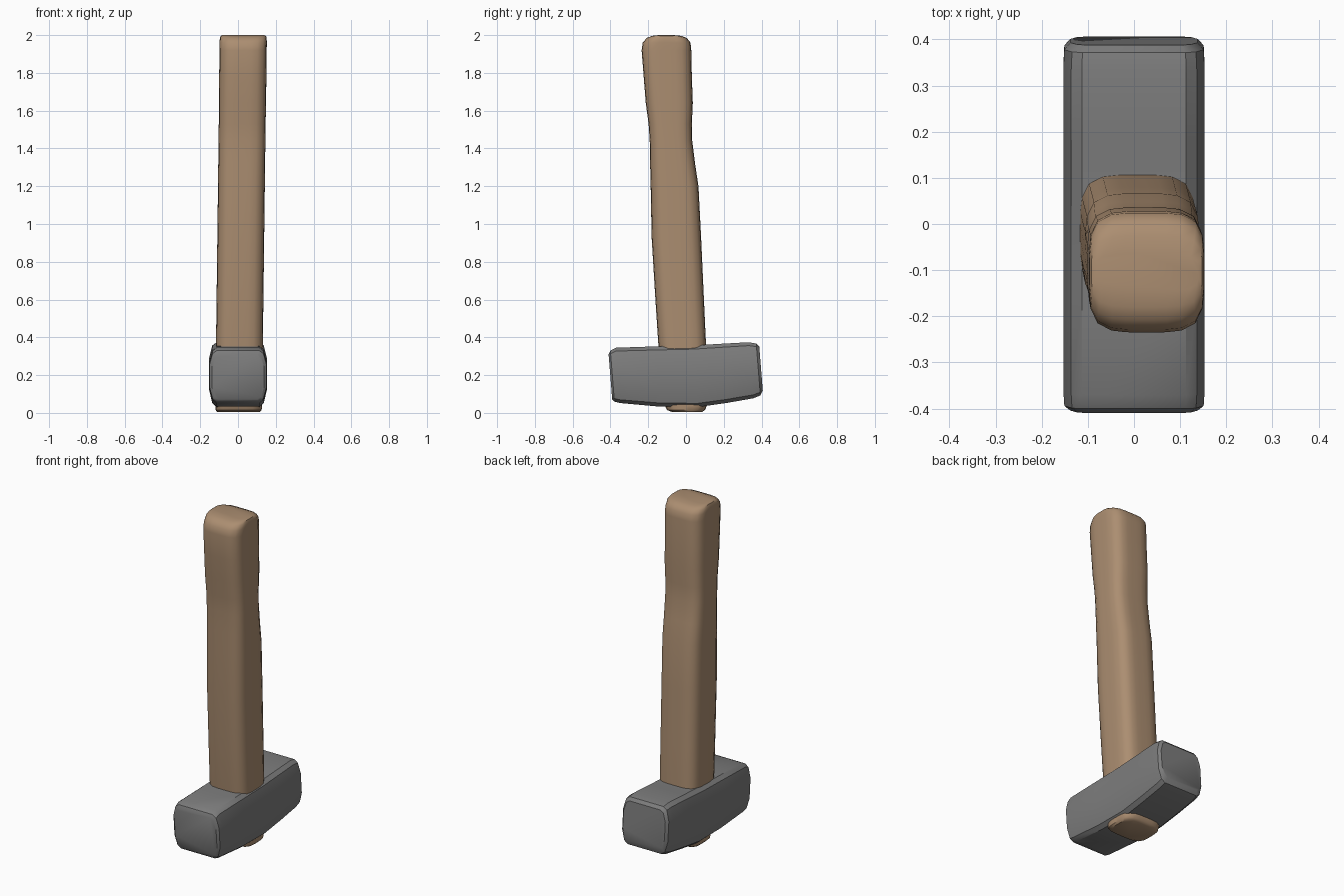
import bpy, bmesh, math

if "Cube" in bpy.data.objects:
    bpy.data.objects.remove(bpy.data.objects["Cube"])


def material(name, rgb):
    m = bpy.data.materials.new(name)
    m.diffuse_color = (*rgb, 1)
    m.use_nodes = True
    m.node_tree.nodes["Principled BSDF"].inputs["Base Color"].default_value = m.diffuse_color
    return m


def loft(name, rings, mat, angle):
    """Skin a list of equal-length rings and cap both ends."""
    bm = bmesh.new()
    vs = [[bm.verts.new(p) for p in r] for r in rings]
    n = len(rings[0])
    for a, b in zip(vs, vs[1:]):
        for i in range(n):
            j = (i + 1) % n
            bm.faces.new((a[i], a[j], b[j], b[i]))
    bm.faces.new(vs[0][::-1])
    bm.faces.new(vs[-1])
    bmesh.ops.recalc_face_normals(bm, faces=bm.faces)
    me = bpy.data.meshes.new(name)
    bm.to_mesh(me)
    bm.free()
    me.materials.append(mat)
    ob = bpy.data.objects.new(name, me)
    bpy.context.collection.objects.link(ob)
    bpy.ops.object.select_all(action='DESELECT')
    ob.select_set(True)
    bpy.context.view_layer.objects.active = ob
    bpy.ops.object.shade_smooth_by_angle(angle=math.radians(angle))
    return ob


wood = material("tan wood", (0.41, 0.27, 0.165))
steel = material("grey steel", (0.205, 0.205, 0.205))


# Handle: soft rounded-rectangle sections, leaning and waisted
def soft_rect(cx, hx, y0, y1, z, n=28, power=4.2):
    cy, hy = (y0 + y1) / 2, (y1 - y0) / 2
    pts = []
    for i in range(n):
        a = 2 * math.pi * (i + 0.5) / n
        c, s = math.cos(a), math.sin(a)
        r = (abs(c) ** power + abs(s) ** power) ** (-1 / power)
        pts.append((cx + hx * r * c, cy + hy * r * s, z))
    return pts


# z, y min, y max, half width
handle_sections = [
    (0.005, -0.075, 0.085, 0.112), (0.015, -0.10, 0.10, 0.122),
    (0.04, -0.113, 0.112, 0.124), (0.34, -0.145, 0.107, 0.124),
    (0.60, -0.162, 0.095, 0.124), (0.93, -0.182, 0.08, 0.124),
    (1.20, -0.187, 0.066, 0.124), (1.32, -0.19, 0.048, 0.124),
    (1.44, -0.192, 0.033, 0.124), (1.53, -0.198, 0.031, 0.124),
    (1.64, -0.213, 0.036, 0.125), (1.78, -0.224, 0.031, 0.125),
    (1.92, -0.235, 0.028, 0.125), (1.96, -0.229, 0.024, 0.125),
    (1.985, -0.208, 0.004, 0.124), (1.996, -0.18, -0.025, 0.120),
    (2.0, -0.145, -0.065, 0.112),
]
loft("handle", [soft_rect(0.003 + 0.0125 * z, hx, y0, y1, z)
                for z, y0, y1, hx in handle_sections], wood, 40)


# Head: chamfered sections along y, ends leaning with the tilt
def head_ring(y, w, zb, zt):
    h = zt - zb
    half = [(w * 0.74, zt), (w * 0.89, zt - 0.06 * h), (w, zt - 0.28 * h),
            (w, zb + 0.28 * h), (w * 0.89, zb + 0.06 * h), (w * 0.74, zb)]
    outline = half + [(-x, z) for x, z in reversed(half)]
    return [(x, y - 0.08 * (z - 0.2), z) for x, z in outline]


# y, half width, z bottom, z top
head_sections = [
    (-0.401, 0.138, 0.072, 0.31), (-0.39, 0.151, 0.06, 0.33),
    (-0.36, 0.153, 0.052, 0.345), (-0.15, 0.153, 0.033, 0.352),
    (0.05, 0.153, 0.031, 0.357), (0.20, 0.153, 0.052, 0.366),
    (0.345, 0.153, 0.077, 0.374), (0.385, 0.151, 0.092, 0.367),
    (0.40, 0.138, 0.12, 0.35),
]
loft("hammer_head", [head_ring(*s) for s in head_sections], steel, 35)
